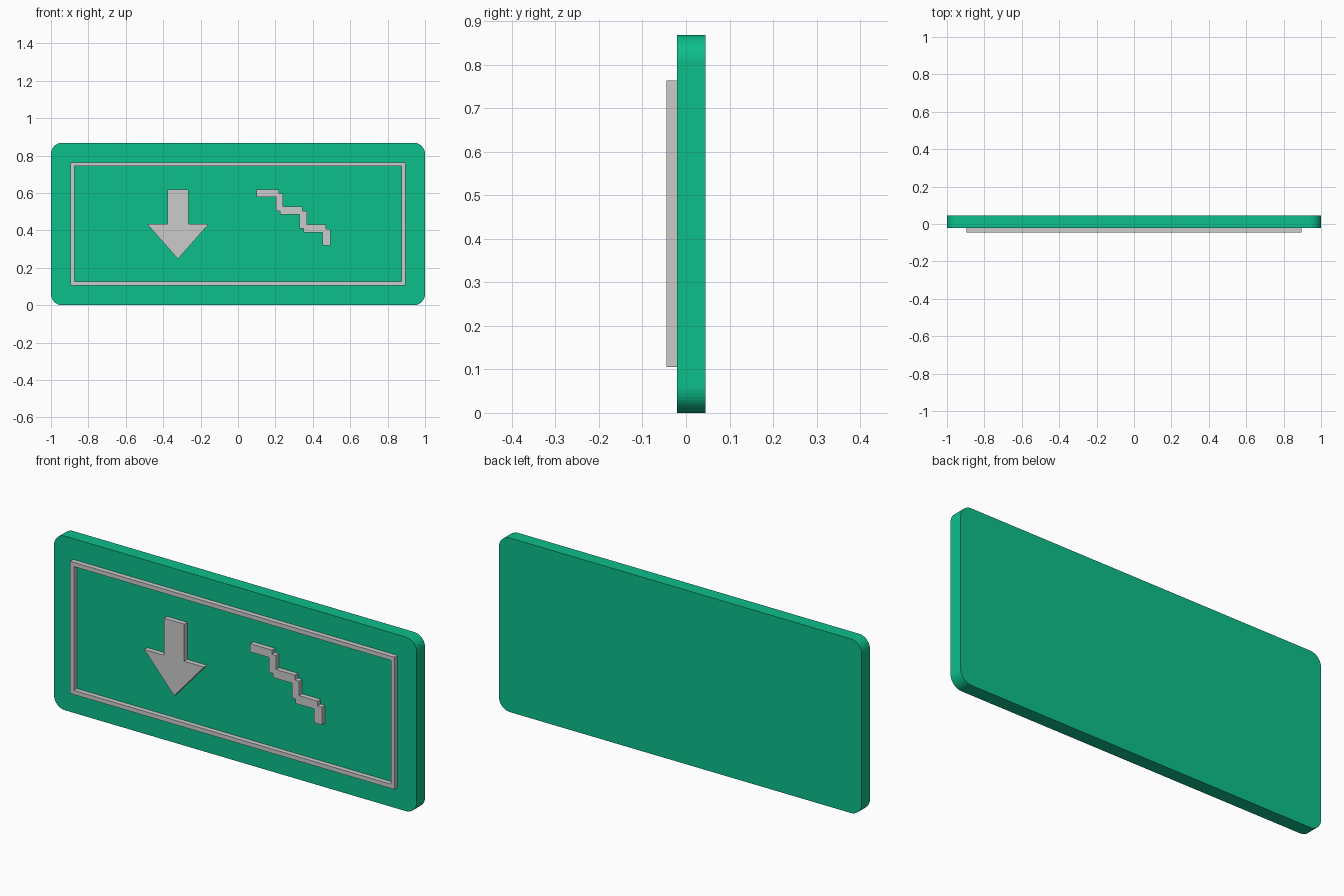
import bpy, bmesh, math

if "Cube" in bpy.data.objects:
    bpy.data.objects.remove(bpy.data.objects["Cube"])

PLATE_FRONT, PLATE_BACK = -0.021, 0.045
RELIEF_FRONT, RELIEF_BACK = -0.045, -0.02


def finish(bm, name):
    bmesh.ops.recalc_face_normals(bm, faces=bm.faces)
    mesh = bpy.data.meshes.new(name)
    bm.to_mesh(mesh)
    bm.free()
    obj = bpy.data.objects.new(name, mesh)
    bpy.context.collection.objects.link(obj)
    return obj


def extrude_faces(bm, depth):
    res = bmesh.ops.extrude_face_region(bm, geom=bm.faces[:], use_keep_orig=True)
    verts = [g for g in res["geom"] if isinstance(g, bmesh.types.BMVert)]
    bmesh.ops.translate(bm, vec=(0, depth, 0), verts=verts)


def prism(name, outline, y0, y1):
    """Extrude a closed x/z outline along y."""
    bm = bmesh.new()
    bm.faces.new([bm.verts.new((x, y0, z)) for x, z in outline])
    extrude_faces(bm, y1 - y0)
    return finish(bm, name)


def rect(x, z0, z1):
    return [(-x, z0), (x, z0), (x, z1), (-x, z1)]


# Backing plate with faceted rounded corners
R, H, SEG = 0.06, 0.868, 12
plate_outline = []
for i, (cx, cz) in enumerate([(1 - R, H - R), (R - 1, H - R), (R - 1, R), (1 - R, R)]):
    for k in range(SEG + 1):
        a = math.pi / 2 * (i + k / SEG)
        plate_outline.append((cx + R * math.cos(a), cz + R * math.sin(a)))
plate = prism("sign_plate", plate_outline, PLATE_FRONT, PLATE_BACK)
green = bpy.data.materials.new("green")
green.diffuse_color = (0.004, 0.521, 0.254, 1)
green.use_nodes = True
green.node_tree.nodes["Principled BSDF"].inputs["Base Color"].default_value = green.diffuse_color
plate.data.materials.append(green)

# Raised border with mitred corners
bm = bmesh.new()
outer, inner = [[bm.verts.new((x, RELIEF_FRONT, z)) for x, z in loop]
                for loop in (rect(0.895, 0.105, 0.764), rect(0.874, 0.126, 0.743))]
for i in range(4):
    j = (i + 1) % 4
    bm.faces.new((outer[i], outer[j], inner[j], inner[i]))
extrude_faces(bm, RELIEF_BACK - RELIEF_FRONT)
finish(bm, "border")

# Downward arrow, mirrored about its centre line
ARROW_X = -0.321
half = [(0.056, 0.619), (0.056, 0.434), (0.165, 0.434)]
arrow = [(ARROW_X + x, z) for x, z in half] + [(ARROW_X, 0.247)]
arrow += [(ARROW_X - x, z) for x, z in reversed(half)]
prism("down_arrow", arrow, RELIEF_FRONT, RELIEF_BACK)

# Descending stair symbol: upper edge then lower edge back
stairs = [(0.099, 0.619), (0.219, 0.619), (0.219, 0.598), (0.241, 0.598),
          (0.241, 0.528), (0.345, 0.528), (0.345, 0.504), (0.369, 0.504),
          (0.369, 0.432), (0.471, 0.432), (0.471, 0.408), (0.494, 0.408),
          (0.494, 0.319), (0.452, 0.319), (0.452, 0.388), (0.350, 0.388),
          (0.350, 0.410), (0.328, 0.410), (0.328, 0.484), (0.225, 0.484),
          (0.225, 0.504), (0.202, 0.504), (0.202, 0.578), (0.099, 0.578)]
prism("stairs_symbol", stairs, RELIEF_FRONT, RELIEF_BACK)
